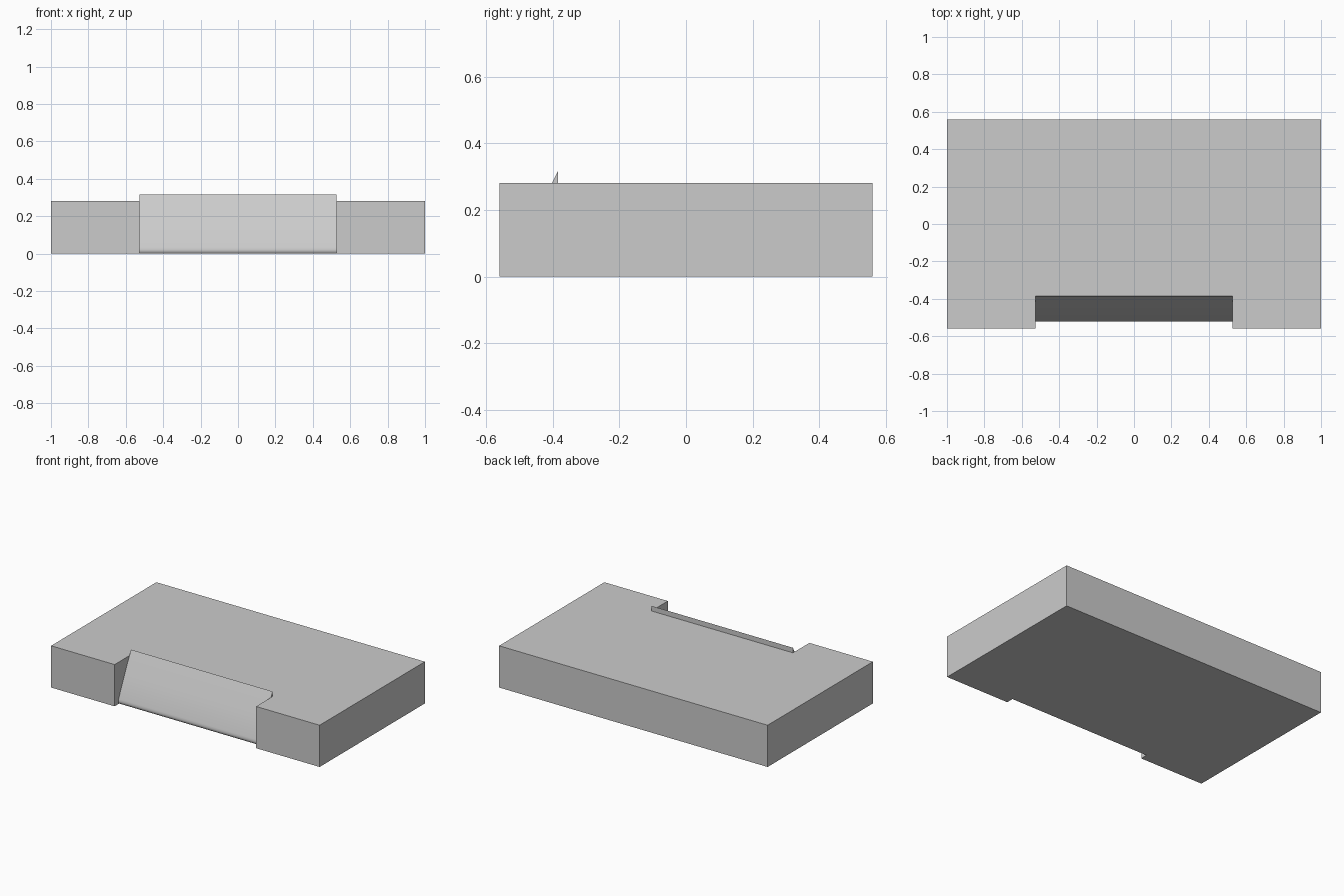
import bpy
import bmesh

if "Cube" in bpy.data.objects:
    bpy.data.objects.remove(bpy.data.objects["Cube"], do_unlink=True)

HALF_X, HALF_Y, HEIGHT = 1.0, 0.56, 0.281
NOTCH_X, NOTCH_Y = 0.527, -0.385

grey = bpy.data.materials.new("light_grey")
grey.use_nodes = True
colour = (0.6, 0.6, 0.6, 1)
grey.diffuse_color = colour
grey.node_tree.nodes["Principled BSDF"].inputs["Base Color"].default_value = colour


def extrude_outline(name, points, direction):
    """Make a solid by extruding a closed outline along a direction."""
    bm = bmesh.new()
    face = bm.faces.new([bm.verts.new(p) for p in points])
    result = bmesh.ops.extrude_face_region(bm, geom=[face], use_keep_orig=True)
    moved = [v for v in result["geom"] if isinstance(v, bmesh.types.BMVert)]
    bmesh.ops.translate(bm, verts=moved, vec=direction)
    bmesh.ops.recalc_face_normals(bm, faces=bm.faces)
    mesh = bpy.data.meshes.new(name)
    bm.to_mesh(mesh)
    bm.free()
    mesh.materials.append(grey)
    obj = bpy.data.objects.new(name, mesh)
    bpy.context.collection.objects.link(obj)
    return obj


# Slab with a notch in its front edge
half = [(HALF_X, HALF_Y), (HALF_X, -HALF_Y), (NOTCH_X, -HALF_Y), (NOTCH_X, NOTCH_Y)]
outline = half + [(-x, y) for x, y in reversed(half)]
extrude_outline("slab", [(x, y, 0) for x, y in outline], (0, 0, HEIGHT))

# Sloping panel in the notch, with a rounded foot and a lip above the slab
profile = [(NOTCH_Y, 0), (-0.511, 0), (-0.517, 0.006), (-0.52, 0.014),
           (-0.52, 0.022), (-0.517, 0.034), (-0.46, 0.161),
           (-0.402, HEIGHT), (NOTCH_Y, 0.315)]
panel = extrude_outline("sloping_panel", [(-NOTCH_X, y, z) for y, z in profile],
                        (2 * NOTCH_X, 0, 0))

# Smooth the curved foot, keep the corners sharp
bpy.ops.object.select_all(action="DESELECT")
panel.select_set(True)
bpy.context.view_layer.objects.active = panel
bpy.ops.object.shade_smooth_by_angle(angle=0.7)
